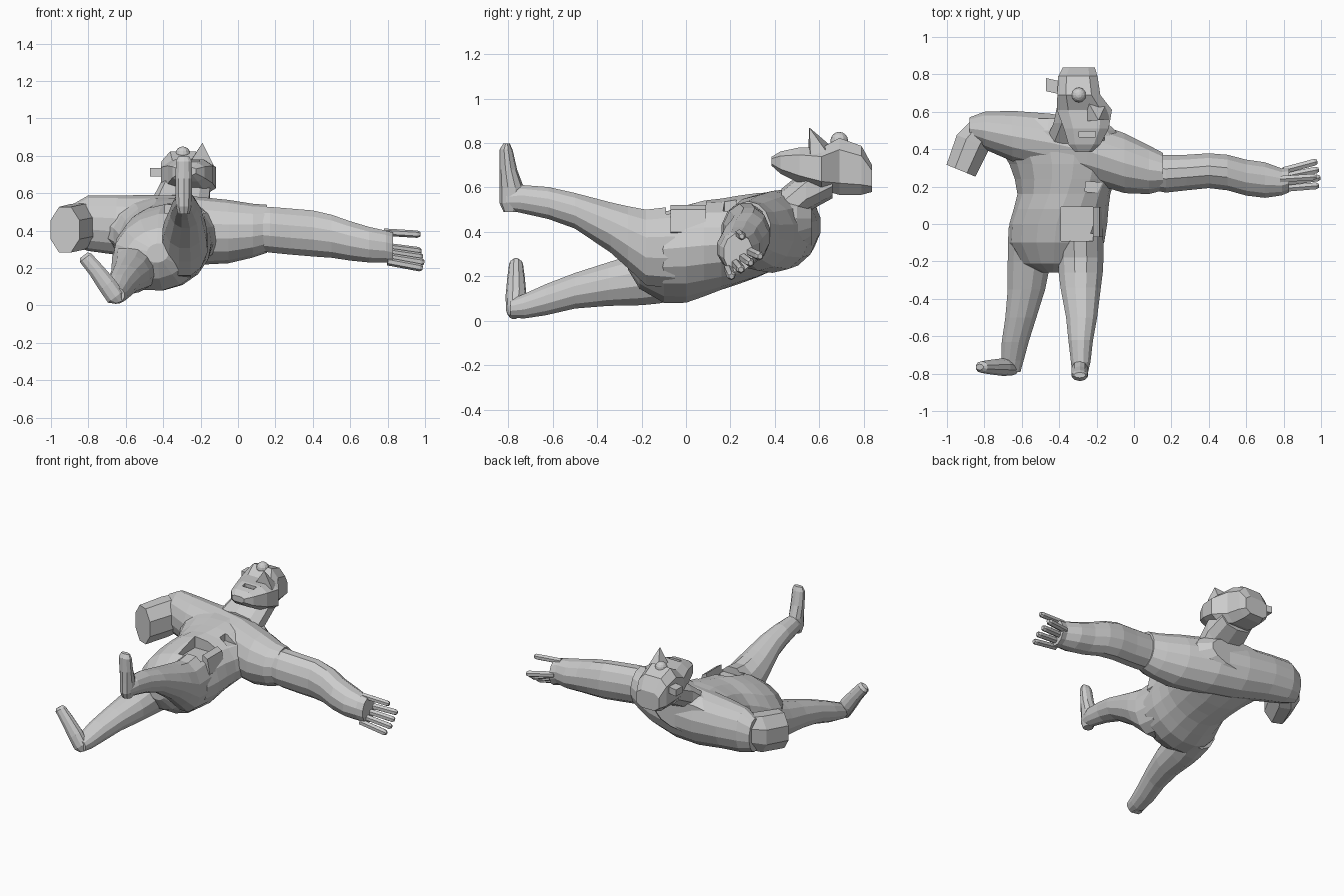
import bpy, bmesh
from math import sin, cos, pi, copysign
from mathutils import Vector

X, Y, Z = Vector((1, 0, 0)), Vector((0, 1, 0)), Vector((0, 0, 1))


def finish(name, bm):
    bmesh.ops.recalc_face_normals(bm, faces=bm.faces)
    me = bpy.data.meshes.new(name)
    bm.to_mesh(me)
    bm.free()
    ob = bpy.data.objects.new(name, me)
    bpy.context.collection.objects.link(ob)
    return ob


def loft(name, secs, u, v, n=12, roll=None, e=1):
    """Skin sections (x, y, z, half width along u, half height along v); e < 1 is boxier."""
    bm = bmesh.new()
    rings = []

    def f(t):
        return copysign((abs(t) / cos(pi / n)) ** e, t)
    for i, (x, y, z, a, b) in enumerate(secs):
        r = roll[i] if roll else 0
        uu, vv = u * cos(r) + v * sin(r), v * cos(r) - u * sin(r)
        rings.append([bm.verts.new(Vector((x, y, z))
                      + uu * a * f(cos(2 * pi * (k + .5) / n))
                      + vv * b * f(sin(2 * pi * (k + .5) / n)))
                      for k in range(n)])
    for p, q in zip(rings, rings[1:]):
        for k in range(n):
            j = (k + 1) % n
            bm.faces.new((p[k], p[j], q[j], q[k]))
    bm.faces.new(rings[0])
    bm.faces.new(rings[-1])
    return finish(name, bm)


def hull(name, pts):
    bm = bmesh.new()
    bmesh.ops.convex_hull(bm, input=[bm.verts.new(p) for p in pts])
    return finish(name, bm)


def box(name, c, s, rz=0):
    bm = bmesh.new()
    bmesh.ops.create_cube(bm, size=1)
    for w in bm.verts:
        w.co = Vector(w.co[i] * s[i] for i in range(3))
    ob = finish(name, bm)
    ob.location, ob.rotation_euler.z = c, rz
    return ob


def rod(name, a, b, r):
    a, b = Vector(a), Vector(b)
    u = (b - a).cross(Z).normalized()
    v = u.cross(b - a).normalized()
    return loft(name, [(*a, r, r), (*a.lerp(b, .92), r, r), (*b, r * .6, r * .6)], u, v, 6)


def boolean(target, others, op):
    bpy.context.view_layer.update()
    for o in others:
        m = target.modifiers.new(op, 'BOOLEAN')
        m.operation, m.object, m.solver = op, o, 'EXACT'
        bpy.context.view_layer.objects.active = target
        bpy.ops.object.modifier_apply(modifier=m.name)
        bpy.data.objects.remove(o)


# torso, rolled towards the low hip
body = loft("body", [
    (-.43, -.26, .28, .06, .05), (-.425, -.21, .28, .18, .13), (-.415, -.1, .285, .255, .198),
    (-.405, 0, .30, .26, .213), (-.39, .08, .325, .25, .21), (-.375, .16, .345, .245, .2),
    (-.37, .24, .365, .265, .195), (-.375, .32, .385, .29, .188), (-.385, .42, .41, .34, .17),
    (-.40, .50, .43, .30, .15), (-.41, .565, .44, .24, .10)],
    X, Z, 16, [.3, .3, .3, .28, .22, .15, .08, .03, 0, 0, 0])

# slanting shoulder girdle
shoulders = loft("shoulders", [
    (-.88, .51, .43, .06, .11), (-.8, .5, .44, .10, .145), (-.65, .47, .43, .135, .155),
    (-.45, .435, .41, .155, .175), (-.25, .39, .40, .165, .18), (-.05, .325, .395, .16, .165),
    (.08, .29, .40, .13, .14), (.155, .28, .41, .10, .125)], Y, Z, 14)

# outstretched arm and palm
arm = loft("arm", [
    (.05, .28, .41, .09, .11), (.17, .268, .405, .10, .122), (.28, .275, .395, .095, .123),
    (.4, .285, .385, .093, .123), (.5, .275, .37, .095, .115), (.6, .248, .345, .096, .105),
    (.7, .235, .325, .095, .095), (.79, .225, .315, .072, .085), (.83, .235, .305, .065, .085)],
    Y, Z, 12)

# bent arm stump with flat end
stump = loft("stump_arm", [
    (-.80, .52, .44, .08, .11), (-.86, .44, .42, .095, .122), (-.925, .285, .405, .084, .122)],
    Vector((.92, -.38, 0)), Z, 8)

# raised leg and foot
leg_a = loft("raised_leg", [
    (-.29, -.05, .33, .125, .185), (-.285, -.18, .33, .122, .17), (-.285, -.26, .375, .118, .14),
    (-.285, -.34, .42, .108, .113), (-.28, -.5, .495, .083, .08), (-.285, -.62, .53, .066, .072),
    (-.285, -.74, .548, .052, .063), (-.29, -.81, .545, .04, .045)], X, Z, 12)
foot_a = loft("raised_foot", [
    (-.29, -.79, .49, .03, .03), (-.29, -.785, .53, .042, .052), (-.29, -.785, .60, .044, .052),
    (-.29, -.80, .68, .044, .038), (-.29, -.81, .77, .042, .028), (-.29, -.808, .797, .03, .014)],
    X, Y, 10)

# low leg and sideways foot
leg_b = loft("low_leg", [
    (-.53, -.02, .24, .14, .14), (-.548, -.12, .21, .127, .132), (-.56, -.2, .19, .115, .12),
    (-.575, -.35, .165, .10, .098), (-.605, -.5, .135, .083, .08), (-.635, -.63, .095, .072, .07),
    (-.65, -.73, .065, .06, .055), (-.652, -.79, .055, .045, .04)], X, Z, 12)
foot_b = loft("low_foot", [
    (-.635, -.775, .02, .02, .02), (-.655, -.77, .045, .05, .038), (-.70, -.765, .11, .05, .045),
    (-.76, -.765, .19, .042, .038), (-.815, -.765, .255, .038, .03), (-.825, -.765, .268, .025, .015)],
    Vector((.8, 0, .6)), Y, 10)

# neck and the raised rim of the belly opening
neck = loft("neck", [(-.32, .43, .49, .16, .1), (-.29, .54, .585, .14, .095),
                     (-.285, .66, .64, .12, .085)], X, Z, 10, e=.8)
rim = hull("rim", [(x, y, z) for x, z in ((-.22, .52), (-.185, .50), (-.165, .4), (-.22, .35))
                   for y in (-.07, .09)])
boolean(body, [shoulders, arm, stump, leg_a, foot_a, leg_b, foot_b, neck, rim], 'UNION')

# recessed belly and chest openings
boolean(body, [box("belly_cutter", (-.305, 0, .55), (.17, .18, .17)),
               box("chest_cutter", (-.20, .195, .56), (.12, .055, .13), -.1)], 'DIFFERENCE')

# fingers and thumb
for i in range(4):
    rod(f"finger_{i + 1}", (.80, .19 + .032 * i, .235 + .026 * i),
        (.995 - .008 * abs(i - 1), .205 + .043 * i, .2 + .03 * i), .018)
rod("thumb", (.78, .24, .392), (.975, .252, .38), .017)

# angular head, face upwards
head = loft("head", [
    (-.27, .385, .718, .045, .02), (-.265, .425, .712, .085, .05), (-.255, .51, .70, .12, .08),
    (-.265, .61, .683, .147, .095), (-.295, .69, .695, .115, .128), (-.30, .79, .677, .105, .11),
    (-.295, .838, .64, .085, .06)], X, Z, 8, e=.6)
boolean(head, [box("mouth_cutter", (-.25, .48, .80), (.09, .03, .09))], 'DIFFERENCE')

# nose, eye, ear
hull("nose", [(-.19, .555, .87), (-.26, .55, .76), (-.13, .56, .75), (-.15, .64, .75),
              (-.25, .66, .78)])
hull("ear", [(x, y, z) for x, y in ((-.47, .71), (-.47, .78), (-.38, .69), (-.38, .76))
             for z in (.69, .735)])
bm = bmesh.new()
bmesh.ops.create_uvsphere(bm, u_segments=12, v_segments=8, radius=.04)
eye = finish("eye", bm)
eye.location = (-.295, .69, .81)
